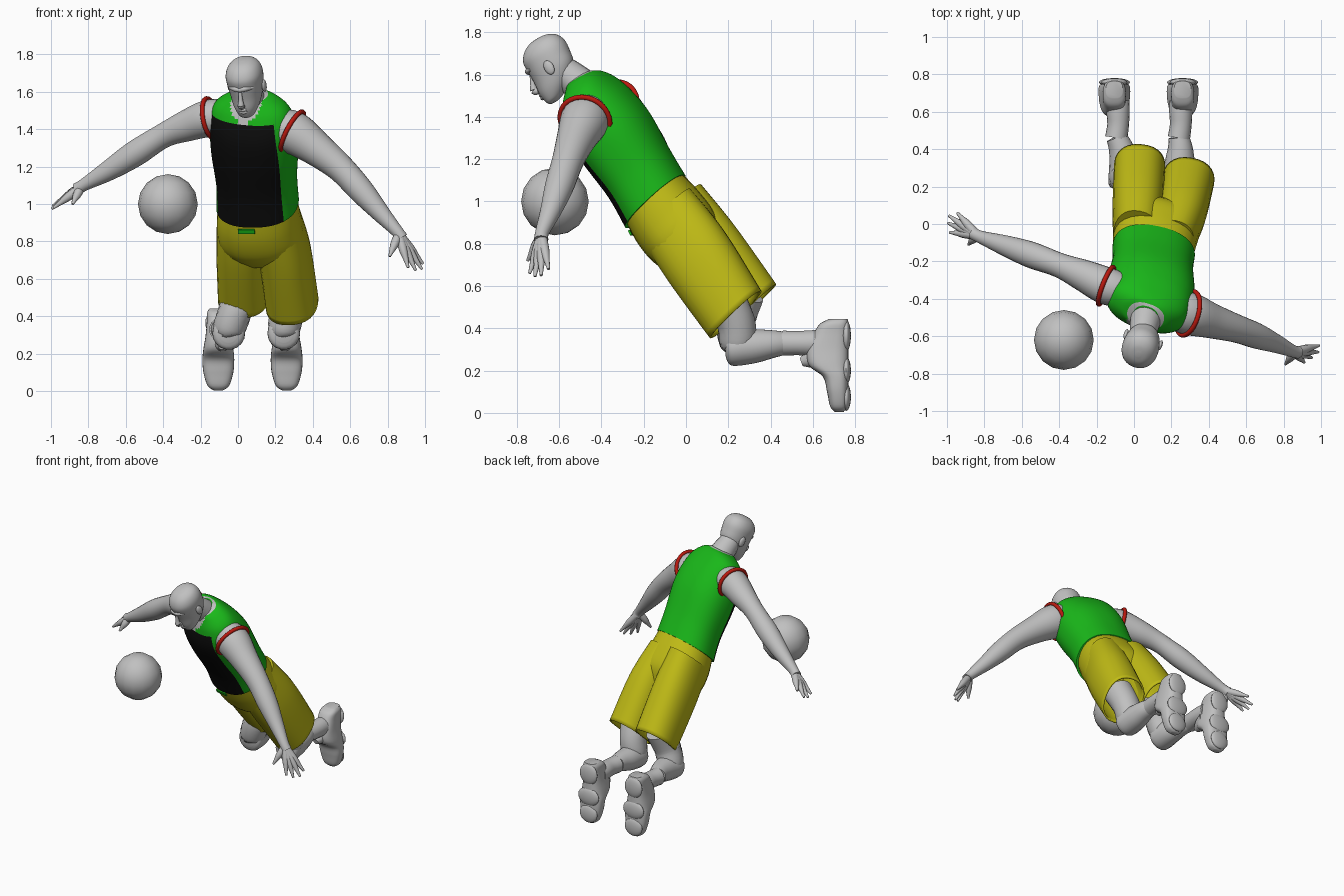
import bpy, bmesh
from math import sin, cos, pi, radians, copysign
from mathutils import Vector, Matrix

if "Cube" in bpy.data.objects:
    bpy.data.objects.remove(bpy.data.objects["Cube"])


def material(name, r, g, b):
    m = bpy.data.materials.new(name)
    m.use_nodes = True
    m.diffuse_color = (r, g, b, 1)
    m.node_tree.nodes["Principled BSDF"].inputs["Base Color"].default_value = (r, g, b, 1)
    return m


SKIN = material("pale grey", 0.53, 0.53, 0.53)
GREEN = material("jersey green", 0.01, 0.48, 0.01)
BLACK = material("panel black", 0.004, 0.004, 0.004)
RED = material("trim red", 0.5, 0.01, 0.005)
YELLOW = material("shorts yellow", 0.53, 0.5, 0.008)


def smooth(ob, angle=50):
    bpy.ops.object.select_all(action='DESELECT')
    ob.select_set(True)
    bpy.context.view_layer.objects.active = ob
    bpy.ops.object.shade_smooth_by_angle(angle=radians(angle))


def spline(rows, k):
    """Catmull-Rom interpolation of rows of numbers, k steps per span."""
    rows = [tuple(r) for r in rows]
    ext = [rows[0]] + rows + [rows[-1]]
    out = []
    for i in range(len(rows) - 1):
        for s in range(k):
            t = s / k
            out.append([b + 0.5 * t * (c - a + t * (2*a - 5*b + 4*c - d + t * (3*(b - c) + d - a)))
                        for a, b, c, d in zip(*ext[i:i + 4])])
    return out + [list(rows[-1])]


def skin_rings(name, rings, mats, rule=None, k=1, caps=(True, True), M=None):
    """Join a list of point rings with quads, colouring faces by rule(ring, cos, sin)."""
    bm = bmesh.new()
    loops = [[bm.verts.new(p) for p in ring] for ring in rings]
    n = len(loops[0])
    for i in range(len(loops) - 1):
        for j in range(n):
            q = (j + 1) % n
            f = bm.faces.new((loops[i][j], loops[i][q], loops[i + 1][q], loops[i + 1][j]))
            if rule:
                a = 2 * pi * (j + 0.5) / n
                f.material_index = rule((i + 0.5) / k, cos(a), sin(a))
    for use, loop in zip(caps, (loops[0], loops[-1])):
        if use:
            bm.faces.new(loop)
    bmesh.ops.recalc_face_normals(bm, faces=bm.faces)
    me = bpy.data.meshes.new(name)
    bm.to_mesh(me)
    bm.free()
    if M:
        me.transform(M)
    for m in mats:
        me.materials.append(m)
    ob = bpy.data.objects.new(name, me)
    bpy.context.collection.objects.link(ob)
    smooth(ob)
    return ob


def loft(name, rows, mats, k=5, n=28, p=2.0, **kw):
    """Rows: x, y, z, half width, half depth, then tilt, yaw and roll in degrees."""
    rows = [tuple(r) + (0,) * (8 - len(r)) for r in rows]
    rings = []
    for x, y, z, w, d, tilt, yaw, roll in spline(rows, k):
        R = (Matrix.Rotation(radians(yaw), 3, 'Z') @ Matrix.Rotation(radians(-roll), 3, 'Y')
             @ Matrix.Rotation(radians(tilt), 3, 'X'))
        ring = []
        for j in range(n):
            c, s = cos(2 * pi * j / n), sin(2 * pi * j / n)
            local = Vector((w * copysign(abs(c) ** (2 / p), c), d * copysign(abs(s) ** (2 / p), s), 0))
            ring.append(Vector((x, y, z)) + R @ local)
        rings.append(ring)
    return skin_rings(name, rings, mats, k=k, **kw)


def tube(name, rows, mat=SKIN, k=5, n=18, **kw):
    """Round limb through rows of x, y, z, radius."""
    pts = spline(rows, k)
    rings = []
    for i, (x, y, z, r) in enumerate(pts):
        d = Vector(pts[min(i + 1, len(pts) - 1)][:3]) - Vector(pts[max(i - 1, 0)][:3])
        q = d.to_track_quat('Z', 'Y')
        rings.append([Vector((x, y, z)) + q @ Vector((r * cos(2*pi*j/n), r * sin(2*pi*j/n), 0))
                      for j in range(n)])
    return skin_rings(name, rings, [mat], **kw)


def ball(name, loc, scale, M=Matrix(), segs=24):
    bpy.ops.mesh.primitive_uv_sphere_add(segments=segs, ring_count=segs // 2, radius=1)
    ob = bpy.context.object
    ob.name = name
    ob.data.transform(M @ Matrix.Translation(loc) @ Matrix.Diagonal((*scale, 1)))
    ob.data.materials.append(SKIN)
    smooth(ob)


# Jersey: green body, black front panel, bare skin in the V neck
def jersey_rule(s, c, sn):
    if s > 5.5 or (sn < 0 and abs(c) < (s - 3.6) * 0.42):
        return 2
    return 1 if sn < 0 and -0.93 < c < 0.73 and s < 3.8 else 0


loft("jersey", [
    (.105, -.145, 1.0, .222, .185, 43, -12, 0),
    (.10, -.22, 1.13, .218, .18, 40, -14, 0),
    (.09, -.33, 1.30, .235, .19, 37, -17, -3),
    (.08, -.41, 1.42, .232, .175, 33, -19, -5),
    (.07, -.455, 1.515, .21, .13, 30, -19, -6),
    (.065, -.48, 1.57, .14, .09, 30, -19, -4),
    (.06, -.50, 1.585, .07, .07, 30, -19, 0)],
    [GREEN, BLACK, SKIN], k=8, n=64, p=2.3, rule=jersey_rule)

# Shorts: seat and two open legs
loft("shorts_seat", [
    (.105, -.16, 1.03, .205, .17, 43, -12), (.11, -.08, .92, .225, .188, 43, -11),
    (.125, 0, .82, .225, .18, 43, -10), (.13, .06, .74, .15, .12, 43, -10)], [YELLOW], p=2.3)
legs = {
    "left": [(.20, -.10, .95, .12, .165, 43, -12), (.25, .05, .74, .135, .178, 42, -12),
             (.29, .235, .465, .14, .165, 43, -10)],
    "right": [(.01, -.05, .97, .12, .165, 43, -12), (.02, .10, .77, .135, .175, 42, -8),
              (.03, .31, .50, .137, .16, 43, -5)]}
for side, rows in legs.items():
    leg = loft(side + "_shorts_leg", rows, [YELLOW], k=8, p=2.3, caps=(True, False))
    mod = leg.modifiers.new("cloth", 'SOLIDIFY')
    mod.thickness = 0.012

# Small hem tag under the jersey front
bpy.ops.mesh.primitive_cube_add(size=1, location=(.045, -.256, .853), rotation=(radians(27), 0, radians(-12)))
tag = bpy.context.object
tag.name = "hem_tag"
tag.scale = (.09, .009, .025)
tag.data.materials.append(GREEN)

# Legs below the shorts, socks and shoes
for side, x, thigh, knee in (("left", .25, (.28, .17, .56), .245), ("right", -.085, (.02, .27, .56), -.05)):
    tube(side + "_thigh", [(*thigh, .1), ((thigh[0] + knee) / 2, .235, .43, .092),
                           (knee, .245, .325, .085), (knee, .25, .29, .05)])
    tube(side + "_shin", [(knee, .185, .305, .045), (knee, .21, .307, .085), (knee, .31, .315, .083),
                          ((knee + x) / 2, .40, .325, .068), (x - .01, .465, .33, .055)])
    tube(side + "_sock", [(x - .01, .46, .33, .06), (x, .53, .33, .058), (x, .60, .33, .062),
                          (x, .66, .33, .06)], k=3)
    shoe = Matrix.Translation((x + .01 if side == "left" else x - .02, 0, 0))
    loft(side + "_shoe", [
        (0, .725, .004, .025, .02), (0, .722, .03, .058, .04), (0, .717, .10, .08, .05),
        (0, .708, .17, .085, .06), (0, .675, .225, .08, .094), (0, .67, .30, .068, .098),
        (0, .685, .37, .062, .083), (0, .70, .42, .06, .068), (0, .72, .443, .045, .045)],
        [SKIN], p=2.8, M=shoe)
    tube(side + "_shoe_tongue", [(x, .65, .27, .06), (x, .59, .255, .045), (x, .545, .24, .02)], k=3)
    for i, (z, w, h) in enumerate(((.075, .07, .065), (.20, .083, .065), (.365, .07, .075))):
        ball(f"{side}_sole_pad_{i}", (0, .758, z), (w, .022, h), shoe)

# Arms with armhole trim
arms = {
    "left": [(.18, -.45, 1.42, .09), (.29, -.478, 1.385, .115), (.42, -.52, 1.295, .093),
             (.55, -.56, 1.19, .075), (.66, -.60, 1.07, .068), (.76, -.64, .955, .05),
             (.85, -.68, .855, .033), (.875, -.685, .82, .034)],
    "right": [(-.05, -.36, 1.46, .09), (-.15, -.33, 1.46, .10), (-.27, -.275, 1.42, .085),
              (-.40, -.22, 1.365, .066), (-.55, -.165, 1.27, .07), (-.69, -.115, 1.18, .055),
              (-.82, -.07, 1.105, .034), (-.86, -.05, 1.08, .034)]}
for side, rows in arms.items():
    tube(side + "_arm", rows, n=24)
    axis = Vector(rows[2][:3]) - Vector(rows[0][:3])
    bpy.ops.mesh.primitive_torus_add(
        location=rows[1][:3], rotation=axis.to_track_quat('Z', 'Y').to_euler(),
        major_radius=rows[1][3] + .006, minor_radius=.013, major_segments=40, minor_segments=8)
    trim = bpy.context.object
    trim.name = side + "_armhole_trim"
    trim.data.materials.append(RED)
    smooth(trim)

# Hands: wrist, four finger tips, thumb tip
hands = {
    "left": ((.86, -.683, .84), [(.99, -.65, .68), (.985, -.685, .65), (.95, -.715, .645), (.91, -.74, .66)],
             (.81, -.75, .72)),
    "right": ((-.84, -.06, 1.09), [(-.945, .06, 1.03), (-.99, .045, .99), (-.995, .005, .975),
                                   (-.985, -.045, .98)], (-.885, -.11, 1.0))}
for side, (wrist, tips, thumb) in hands.items():
    w = Vector(wrist)
    for i, tip in enumerate(tips + [thumb]):
        tip = Vector(tip)
        a, b = w.lerp(tip, .45), w.lerp(tip, .75)
        name = f"{side}_finger_{i}" if i < 4 else side + "_thumb"
        tube(name, [(*w, .024), (*a, .023), (*b, .014), (*tip, .007)], n=10, k=4)

# Neck and head, bowed forward and turned to one side
tube("neck", [(.07, -.45, 1.50, .10), (.062, -.51, 1.56, .083), (.05, -.57, 1.61, .073),
              (.045, -.62, 1.65, .06)])
H = (Matrix.Translation((.04, -.645, 1.652)) @ Matrix.Rotation(radians(-18), 4, 'Z')
     @ Matrix.Rotation(radians(30), 4, 'X'))
loft("head", [
    (0, -.072, -.168, .022, .02), (0, -.058, -.155, .045, .045), (0, -.03, -.11, .07, .083),
    (0, -.003, -.05, .086, .106), (0, .003, .01, .096, .112), (0, .004, .06, .097, .113),
    (0, .008, .10, .08, .092), (0, .01, .124, .048, .055), (0, .01, .132, .012, .014)],
    [SKIN], n=36, p=2.15, M=H)
tube("nose", [(0, -.106, .0, .008), (0, -.122, -.045, .013), (0, -.13, -.072, .019),
              (0, -.112, -.085, .015)], n=12, M=H)
tube("brow", [(-.065, -.078, .012, .008), (-.03, -.104, .018, .014), (0, -.108, .012, .011),
              (.03, -.104, .018, .014), (.065, -.078, .012, .008)], n=12, M=H)
for name, z in (("upper_lip", -.108), ("lower_lip", -.123)):
    tube(name, [(-.03, -.092, z, .004), (0, -.112, z, .011), (.03, -.092, z, .004)], n=10, M=H)
for side, s in (("left", 1), ("right", -1)):
    ball(side + "_ear", (s * .096, .015, -.03), (.012, .024, .036), H, 16)

# Ball
ball("ball", (-.375, -.62, 1.0), (.16, .16, .16), segs=16)
